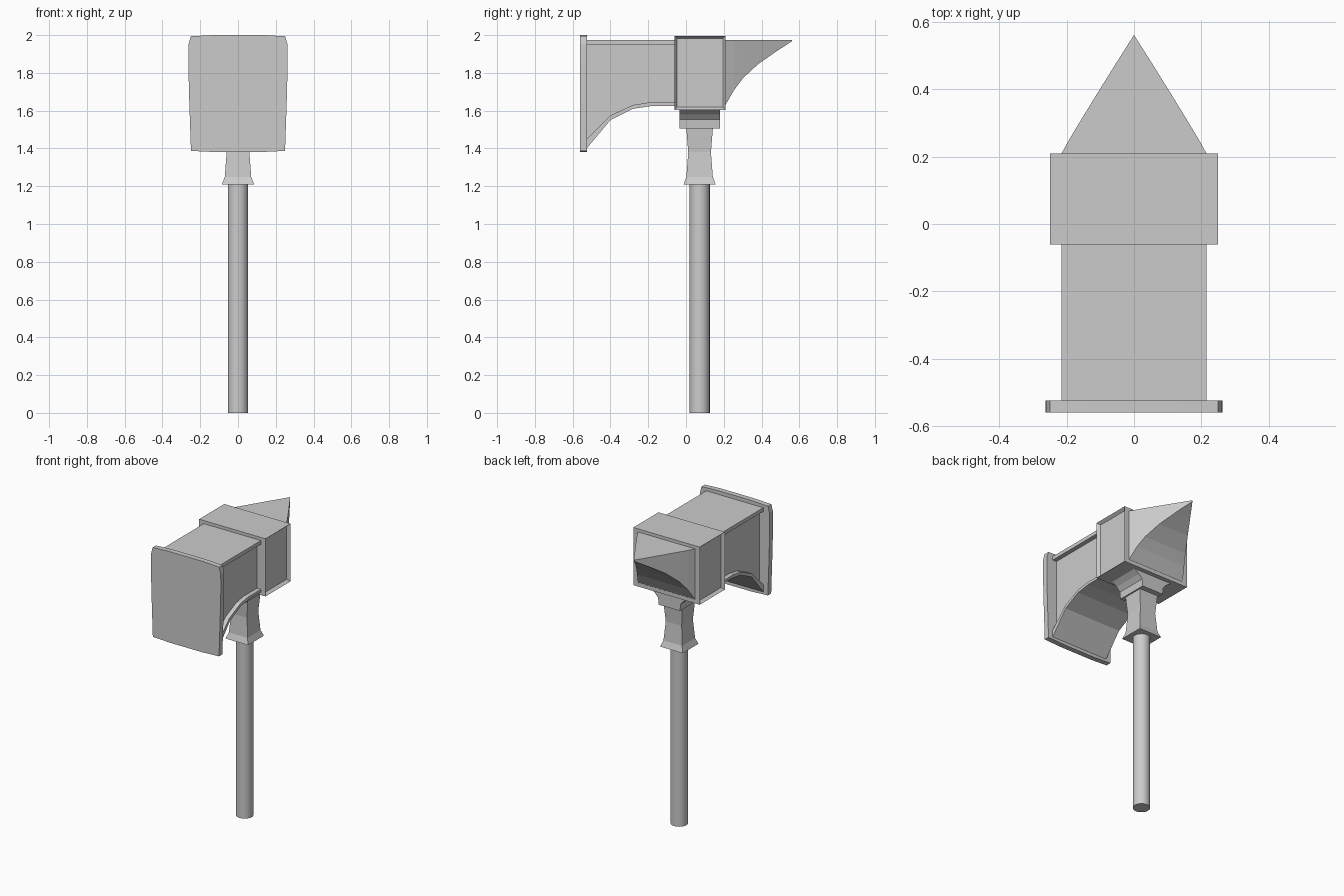
import bpy, bmesh

if "Cube" in bpy.data.objects:
    bpy.data.objects.remove(bpy.data.objects["Cube"])

CY = 0.072   # handle axis in y


def finish(name, bm):
    bmesh.ops.recalc_face_normals(bm, faces=bm.faces[:])
    me = bpy.data.meshes.new(name)
    bm.to_mesh(me)
    bm.free()
    ob = bpy.data.objects.new(name, me)
    bpy.context.collection.objects.link(ob)
    return ob


def loft(name, rings):
    """Bridge matching point rings in order and cap both ends."""
    bm = bmesh.new()
    loops = [[bm.verts.new(p) for p in r] for r in rings]
    n = len(loops[0])
    for a, b in zip(loops, loops[1:]):
        for i in range(n):
            j = (i + 1) % n
            bm.faces.new((a[i], a[j], b[j], b[i]))
    bm.faces.new(loops[0])
    bm.faces.new(loops[-1])
    return finish(name, bm)


def rect(hx, hy, z):
    return [(-hx, CY - hy, z), (hx, CY - hy, z), (hx, CY + hy, z), (-hx, CY + hy, z)]


def side_prism(name, profile, x0, x1):
    """Extrude a (y, z) outline along x."""
    return loft(name, [[(x, y, z) for y, z in profile] for x in (x0, x1)])


# round handle
bpy.ops.mesh.primitive_cylinder_add(vertices=20, radius=0.054, depth=1.22, location=(0, CY, 0.61))
handle = bpy.context.object
handle.name = "handle"
bpy.ops.object.shade_smooth_by_angle()

# waisted square collar
loft("collar", [rect(h, h, z) for h, z in
                [(0.085, 1.21), (0.07, 1.25), (0.06, 1.38), (0.07, 1.505)]])

# bracket flaring sideways under the head
loft("head_bracket", [rect(hx, 0.107, z) for hx, z in
                      [(0.08, 1.505), (0.085, 1.552), (0.11, 1.58), (0.15, 1.607)]])

# central block with recessed side panels
bm = bmesh.new()
bmesh.ops.create_cube(bm, size=1)
for v in bm.verts:
    v.co = (v.co.x * 0.5, v.co.y * 0.27 + 0.074, v.co.z * 0.392 + 1.8)
sides = [f for f in bm.faces if abs(f.calc_center_median().x) > 0.2]
bmesh.ops.inset_individual(bm, faces=sides, thickness=0.02)
for f in sides:
    for v in f.verts:
        v.co.x *= 0.92
finish("centre_block", bm)

# hammer body: recessed core, with top and bottom rims at full width
lower = [(-0.53, 1.395), (-0.40, 1.55), (-0.28, 1.61), (-0.18, 1.625), (-0.05, 1.625)]
upper = [(-0.53, 1.445), (-0.40, 1.575), (-0.28, 1.63), (-0.20, 1.643), (-0.05, 1.643)]
side_prism("hammer_core", lower + [(-0.05, 1.975), (-0.53, 1.975)], -0.185, 0.185)
for s, tag in ((-1, "left"), (1, "right")):
    a, b = s * 0.185, s * 0.215
    side_prism("lower_rim_" + tag, lower + upper[::-1], a, b)
    side_prism("upper_rim_" + tag,
               [(-0.53, 1.95), (-0.05, 1.95), (-0.05, 1.975), (-0.53, 1.975)], a, b)

# striking plate with gently bowed edges
half = [(0.12, 1.381), (0.249, 1.387), (0.258, 1.65), (0.263, 1.84), (0.262, 1.95),
        (0.25, 1.994), (0.13, 2.0)]
outline = half + [(-x, z) for x, z in reversed(half)]
loft("striking_plate", [[(x, y, z) for x, z in outline] for y in (-0.56, -0.524)])

# tapering spike: flat top, curved underside
spike = [(0.2, 0.217, 1.62), (0.21, 0.215, 1.632), (0.255, 0.19, 1.71), (0.30, 0.163, 1.77),
         (0.38, 0.114, 1.845), (0.47, 0.058, 1.908), (0.56, 0.001, 1.967)]
loft("spike", [[(-w, y, z), (w, y, z), (w, y, 1.975), (-w, y, 1.975)] for y, w, z in spike])
